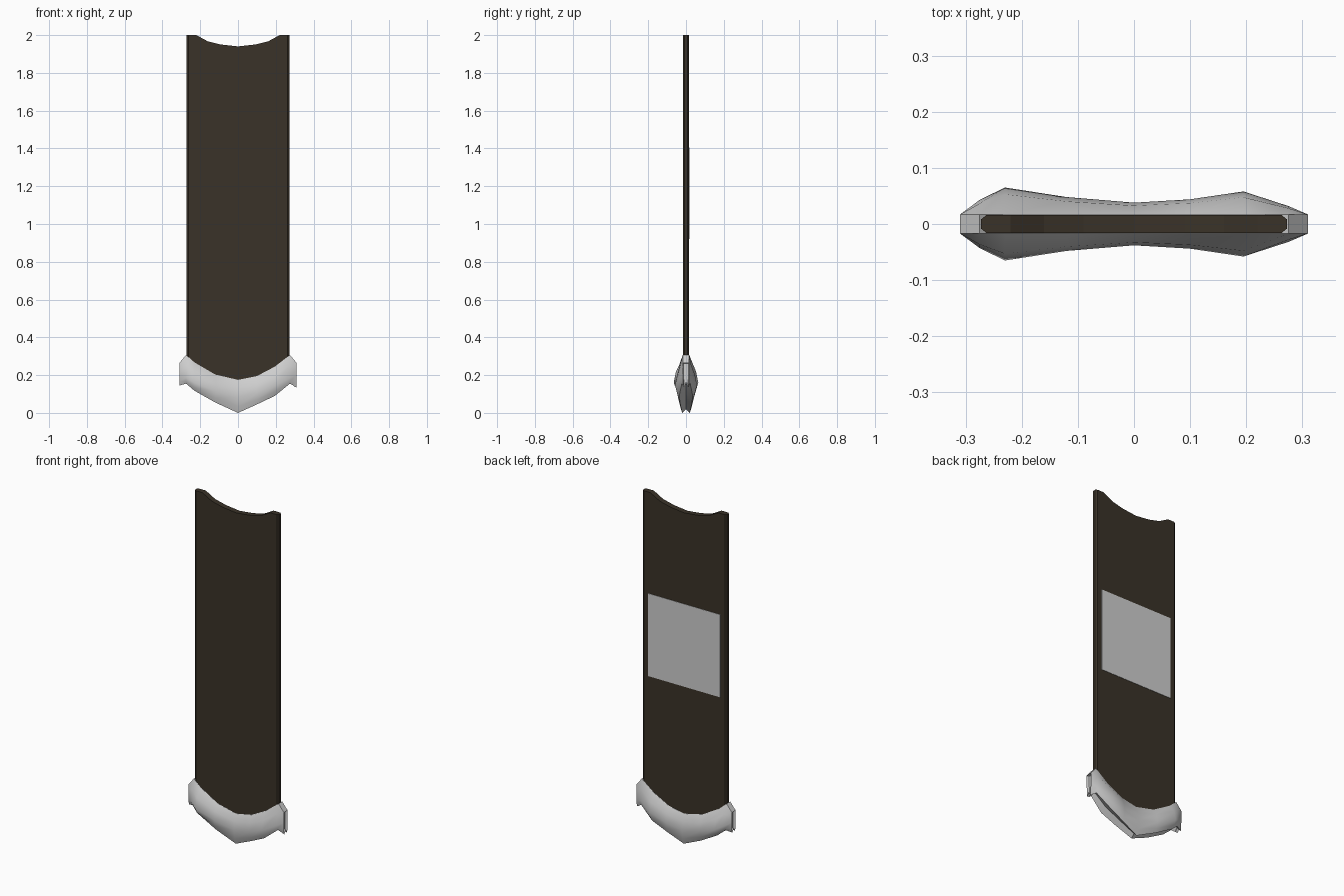
import bpy, bmesh

if "Cube" in bpy.data.objects:
    bpy.data.objects.remove(bpy.data.objects["Cube"])


def material(name, rgb):
    m = bpy.data.materials.new(name)
    m.diffuse_color = (*rgb, 1)
    m.use_nodes = True
    m.node_tree.nodes["Principled BSDF"].inputs["Base Color"].default_value = m.diffuse_color
    return m


dark_leather = material("dark leather", (0.042, 0.032, 0.021))
pale_metal = material("pale metal", (0.62, 0.62, 0.62))


def finish(name, bm, mat):
    bmesh.ops.recalc_face_normals(bm, faces=bm.faces[:])
    me = bpy.data.meshes.new(name)
    bm.to_mesh(me)
    bm.free()
    me.materials.append(mat)
    ob = bpy.data.objects.new(name, me)
    bpy.context.collection.objects.link(ob)
    return ob


def loft(sections):
    """Skin closed rings of equal size and cap the ends; returns mesh and caps."""
    bm = bmesh.new()
    rings = [[bm.verts.new(p) for p in s] for s in sections]
    n = len(rings[0])
    for a, b in zip(rings, rings[1:]):
        for i in range(n):
            j = (i + 1) % n
            bm.faces.new((a[i], a[j], b[j], b[i]))
    caps = [bm.faces.new(rings[0]), bm.faces.new(rings[-1])]
    return bm, caps


# Flat sheath with a scooped mouth and chamfered long edges: x, half thickness, bottom, top
half = [(0, 0.016, 0.12, 1.94), (0.09, 0.016, 0.14, 1.95), (0.16, 0.016, 0.17, 1.967),
        (0.22, 0.016, 0.21, 2.0), (0.263, 0.016, 0.25, 2.0), (0.273, 0.008, 0.26, 2.0)]
cols = [(-x, t, b, z) for x, t, b, z in half[:0:-1]] + half
bm, _ = loft([[(x, -t, b), (x, t, b), (x, t, z), (x, -t, z)] for x, t, b, z in cols])
finish("sheath", bm, dark_leather)

# Metal tip: x, top z, ridge z, bottom z, ridge half depth, bottom half depth
stations = [
    (-0.31, 0.27, 0.21, 0.15, 0.017, 0.013),
    (-0.275, 0.312, 0.19, 0.16, 0.043, 0.025),
    (-0.23, 0.272, 0.165, 0.122, 0.065, 0.036),
    (-0.12, 0.208, 0.12, 0.06, 0.048, 0.032),
    (0.0, 0.18, 0.09, 0.005, 0.038, 0.02),
    (0.10, 0.20, 0.11, 0.05, 0.044, 0.03),
    (0.195, 0.25, 0.15, 0.095, 0.058, 0.036),
    (0.275, 0.312, 0.19, 0.16, 0.032, 0.022),
    (0.31, 0.27, 0.21, 0.14, 0.017, 0.013),
]
rings = []
for x, top, mid, low, d, e in stations:
    rim = 0.017
    shoulder = rim + (d - rim) * 0.75
    side = [(rim, top), (shoulder, top * 0.55 + mid * 0.45), (d, mid),
            (d * 0.6 + e * 0.4, mid * 0.4 + low * 0.6), (e, low)]
    groove = [(0, low + 0.02)]
    pts = side + groove + [(-y, z) for y, z in side[::-1]]
    rings.append([(x, y, z) for y, z in pts])
bm, caps = loft(rings)
bmesh.ops.recalc_face_normals(bm, faces=bm.faces[:])
bmesh.ops.inset_individual(bm, faces=caps, thickness=0.004, depth=-0.014)
tip = finish("metal_tip", bm, pale_metal)
bpy.context.view_layer.objects.active = tip
tip.select_set(True)
bpy.ops.object.shade_smooth_by_angle(angle=0.7)

# Pale plate on the back
bm = bmesh.new()
bmesh.ops.create_cube(bm, size=1)
for v in bm.verts:
    v.co = (v.co.x * 0.47, 0.0165 + v.co.y * 0.003, 1.168 + v.co.z * 0.485)
finish("back_plate", bm, pale_metal)

# Rest the lowest point on the ground
for ob in bpy.data.objects:
    for v in ob.data.vertices:
        if v.co.z < 1.9:
            v.co.z -= 0.005
